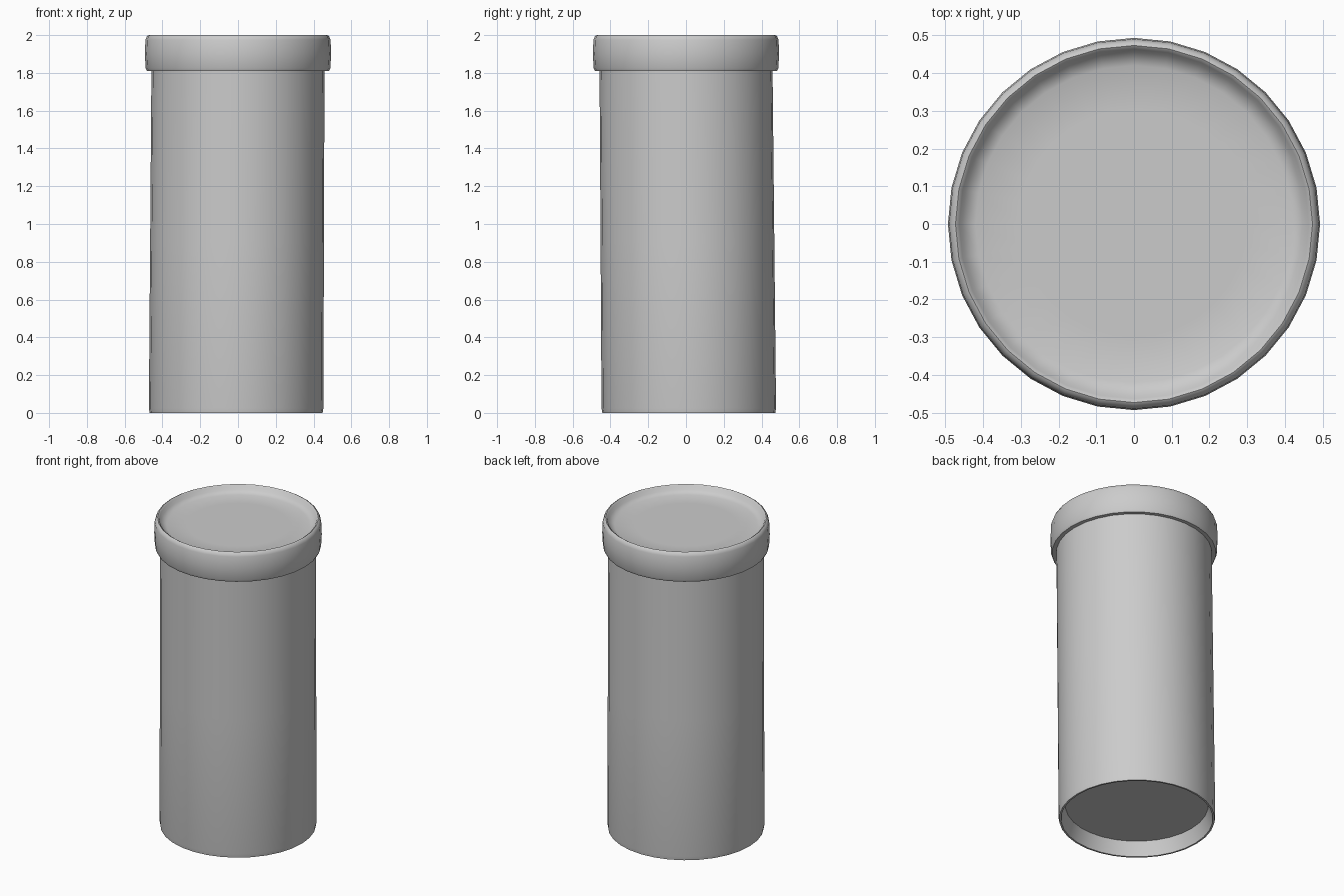
import bpy, math
from mathutils import Vector

cube = bpy.data.objects.get("Cube")
if cube:
    bpy.data.objects.remove(cube)

SIDES = 32
BASE_SHIFT = Vector((-0.01, 0.015, 0))  # slight lean of the body

grey = bpy.data.materials.new("plain_grey")
grey.use_nodes = True
colour = (0.6, 0.6, 0.6, 1)
grey.diffuse_color = colour
grey.node_tree.nodes["Principled BSDF"].inputs["Base Color"].default_value = colour


def lathe(name, profile):
    """Spin a (radius, height) profile whose two ends lie on the axis."""
    verts, faces, rings = [], [], []
    for r, z in profile:
        count = SIDES if r else 1
        rings.append(range(len(verts), len(verts) + count))
        for i in range(count):
            a = math.tau * i / SIDES
            verts.append((r * math.cos(a), r * math.sin(a), z))
    for low, high in zip(rings, rings[1:]):
        for i in range(SIDES):
            j = (i + 1) % SIDES
            if len(low) == 1:
                faces.append((low[0], high[j], high[i]))
            elif len(high) == 1:
                faces.append((low[i], low[j], high[0]))
            else:
                faces.append((low[i], low[j], high[j], high[i]))
    mesh = bpy.data.meshes.new(name)
    mesh.from_pydata(verts, [], faces)
    mesh.materials.append(grey)
    obj = bpy.data.objects.new(name, mesh)
    bpy.context.collection.objects.link(obj)
    bpy.ops.object.select_all(action="DESELECT")
    obj.select_set(True)
    bpy.context.view_layer.objects.active = obj
    bpy.ops.object.shade_smooth_by_angle(angle=math.radians(50))
    return obj


# Tall body with a recessed underside
body = lathe("jar_body", [
    (0, 0.09), (0.42, 0.09), (0.442, 0.02), (0.447, 0.01),
    (0.458, 0.01), (0.462, 0.025), (0.46, 0.9), (0.458, 1.85), (0, 1.85)])
for v in body.data.vertices:
    v.co += BASE_SHIFT * (1 - v.co.z / 1.85)
    if v.co.z < 0.015:
        v.co.z = 0

# Wide cap with a rounded rim and a shallow dished top
lathe("jar_cap", [
    (0, 1.81), (0.482, 1.81), (0.489, 1.825), (0.493, 1.9), (0.49, 1.975),
    (0.482, 1.995), (0.473, 2.0), (0.463, 1.993), (0.455, 1.97),
    (0.42, 1.955), (0.3, 1.955), (0, 1.955)])
